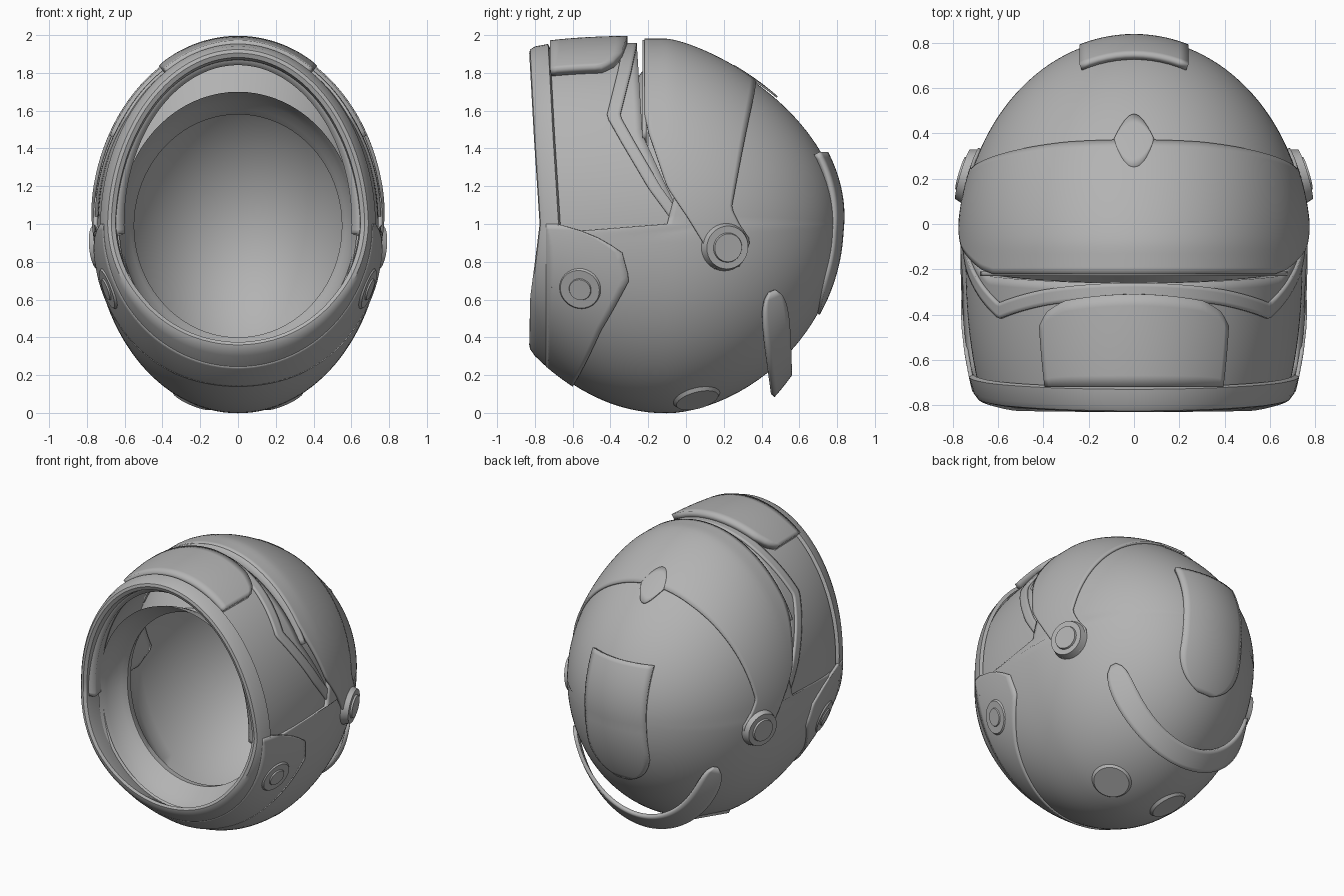
import bpy, bmesh, math
from mathutils import Vector

cube = bpy.data.objects.get("Cube")
if cube:
    bpy.data.objects.remove(cube)

grey = bpy.data.materials.new("plain grey")
grey.use_nodes = True
grey.diffuse_color = (0.45, 0.45, 0.45, 1)
grey.node_tree.nodes["Principled BSDF"].inputs["Base Color"].default_value = (0.45, 0.45, 0.45, 1)

PI = math.pi
parts = []


def lerp(points, t):
    """Piecewise linear lookup in a short list of pairs."""
    if t <= points[0][0]:
        return points[0][1]
    for (a, va), (b, vb) in zip(points, points[1:]):
        if t <= b:
            return va + (vb - va) * (t - a) / (b - a)
    return points[-1][1]


def surface(y, a, off=0.0):
    """Point on the helmet envelope at depth y and angle a, pushed out by off."""
    if y > -0.1:
        u = min((y + 0.1) / 0.93, 1)
        w = 0.775 * math.sqrt(1 - u * u)
        top = 0.975 * math.sqrt(1 - u ** 1.35)
        low = 1.01 * math.sqrt(1 - u ** 1.75)
    else:
        u = 0
        v = (-0.1 - y) / 0.73
        w = 0.775 - 0.09 * v ** 2.5
        top = 0.975 - 0.04 * v ** 3
        low = 1.01 - 0.34 * v ** 2.1
    k = off * math.sqrt(1 - u * u)
    h = top if math.sin(a) > 0 else low
    return Vector(((w + k) * math.cos(a), y + off * u, 1 + (h + k) * math.sin(a)))


def finish(name, bm, thick=0.0):
    mesh = bpy.data.meshes.new(name)
    bm.to_mesh(mesh)
    bm.free()
    mesh.materials.append(grey)
    ob = bpy.data.objects.new(name, mesh)
    bpy.context.collection.objects.link(ob)
    if thick:
        mod = ob.modifiers.new("thickness", 'SOLIDIFY')
        mod.thickness = thick
        mod.offset = -1
    parts.append(ob)
    return ob


def sheet(name, point, rows, cols, thick=0.0, flip=False):
    """Grid of faces; point(s, t) with s around and t from front to back."""
    bm = bmesh.new()
    grid = [[bm.verts.new(point(i / rows, j / cols)) for j in range(cols + 1)]
            for i in range(rows + 1)]
    for i in range(rows):
        for j in range(cols):
            quad = [grid[i][j], grid[i][j + 1], grid[i + 1][j + 1], grid[i + 1][j]]
            bm.faces.new(quad[::-1] if flip else quad)
    bmesh.ops.remove_doubles(bm, verts=bm.verts, dist=0.0003)
    return finish(name, bm, thick)


def patch(name, a0, a1, front, back, off, thick=0.02, rows=64, cols=14):
    """Panel lying on the envelope, with edges given as lists over sin(angle)."""
    def point(s, t):
        a = a0 + (a1 - a0) * s
        f, b = lerp(front, math.sin(a)), lerp(back, math.sin(a))
        return surface(f + (b - f) * t, a, off)
    return sheet(name, point, rows, cols, thick)


def disc(name, y, a, radius, depth, off=0.0):
    """Round button standing on the envelope along its normal."""
    p = surface(y, a, off)
    n = (surface(y + 0.01, a) - surface(y - 0.01, a)).cross(
        surface(y, a + 0.01) - surface(y, a - 0.01)).normalized()
    bm = bmesh.new()
    bmesh.ops.create_cone(bm, cap_ends=True, segments=32, radius1=radius,
                          radius2=radius * 0.88, depth=depth)
    ob = finish(name, bm)
    ob.rotation_euler = n.to_track_quat('Z', 'Y').to_euler()
    ob.location = p


# Main shell, open at the neck and at the face port
shell_front = [(-1, -0.76), (-0.06, -0.73), (0.0, -0.1), (0.2, -0.05), (0.5, -0.15), (1, -0.17)]


def shell_point(s, t):
    a = -PI / 2 + 2 * PI * s
    f = lerp(shell_front, math.sin(a))
    return surface(f + (0.83 - f) * math.sin(t * PI / 2), a, -0.008)


sheet("shell", shell_point, 128, 48, 0.03)

# Raised visor wrapping over the crown
visor_front = [(-0.25, 0.15), (-0.1, 0.09), (0.05, 0.0), (0.2, -0.1), (0.5, -0.2), (0.6, -0.22)]
visor_back = [(-0.25, 0.28), (-0.1, 0.34), (0.0, 0.28), (0.1, 0.24), (0.9, 0.36), (1, 0.37)]
patch("visor", -0.25, PI + 0.25, visor_front, visor_back, 0.006, 0.018, 110, 20)
patch("visor_lip", 0.5, PI - 0.5, [(0, -0.23)], [(0, -0.21)], 0.0, 0.11, 64, 2)

# Chin bar flush with the neck rim, its gasket and the raised front vent panel
chin_back = [(-0.1, -0.2), (0.0, 0.0), (0.2, -0.1), (0.5, -0.23), (1, -0.26)]
patch("chin_bar", -0.08, PI + 0.08, [(0, -0.76)], chin_back, -0.03, 0.075, 96)
gasket = [(0.0, -0.06), (0.2, -0.2), (0.45, -0.34), (0.6, -0.42), (0.85, -0.36), (1, -0.33)]
patch("face_port_gasket", 0, PI, gasket, [(s, y + 0.07) for s, y in gasket], -0.016, 0.02, 96, 4)
vent_back = [(0.84, -0.46), (0.87, -0.39), (0.92, -0.34), (1, -0.31)]
patch("chin_vent", PI * 0.32, PI * 0.68, [(0, -0.72)], vent_back, 0.022, 0.05, 40, 8)

# Cheek panels running under the neck edge
cheek_back = [(-1, -0.6), (-0.6, -0.45), (-0.3, -0.3), (-0.15, -0.34), (-0.06, -0.5), (0.0, -0.68)]
patch("cheek_panel", -PI, 0, [(0, -0.74)], cheek_back, 0.004, 0.018, 80, 10)

# Rolled neck rim with its inner lip
rim_y = [(-1, -0.83), (-0.6, -0.825), (0, -0.775), (0.5, -0.805), (1, -0.83)]
rim_section = [(0.11, -0.02), (0.1, 0.004), (0.03, 0.0), (0.005, -0.012), (0.0, -0.03),
               (0.01, -0.055), (0.06, -0.075), (0.14, -0.09), (0.15, -0.11)]


def rim_point(s, t):
    a = 2 * PI * s
    dy, off = rim_section[round(t * (len(rim_section) - 1))]
    return surface(lerp(rim_y, math.sin(a)) + dy, a, off)


sheet("neck_rim", rim_point, 112, len(rim_section) - 1, flip=True)

# Padding and bowl of the liner: depth, half width, half height
liner = [(-0.66, 0.63, 0.71), (-0.6, 0.61, 0.69), (-0.54, 0.6, 0.66), (-0.49, 0.57, 0.62),
         (-0.45, 0.55, 0.59), (-0.4, 0.56, 0.6), (-0.32, 0.63, 0.7)]
for k in range(17):
    q = k / 16 * PI / 2
    liner.append((-0.2 + 0.96 * math.sin(q), 0.69 * math.cos(q), 0.86 * math.cos(q)))


def liner_point(s, t):
    a = 2 * PI * s
    y, w, h = liner[round(t * (len(liner) - 1))]
    # the padding comes forward towards the nape, and the bowl sinks a little
    z = 0.99 - 0.05 * max(0, y + 0.2)
    if y < -0.3:
        y -= 0.06 * max(0, -math.sin(a))
    return Vector((w * math.cos(a), y, z + h * math.sin(a)))


sheet("liner", liner_point, 80, len(liner) - 1, flip=True)


# Rear vent strip with a rounded lower end
def vent_point(s, t):
    z = 1.38 - 0.86 * t
    half = 0.24 * math.sqrt(max(0.05, 1 - max(0, (t - 0.72) / 0.28) ** 2))
    x = half * (1 - 2 * s)
    # solve the depth of the envelope at this height and side position
    lo, hi = -0.1, 0.83
    for _ in range(24):
        mid = (lo + hi) / 2
        p = surface(mid, math.atan2(z - 1, abs(x) + 0.001))
        if Vector((p.x, p.z - 1)).length > Vector((x, z - 1)).length:
            lo = mid
        else:
            hi = mid
    return Vector((x, lo + 0.005 + 0.025 * max(0, 1 - 2 * t), z))


sheet("rear_vent", vent_point, 12, 32, 0.03)


# Spoiler band sweeping around the lower back
def spoiler_point(s, t):
    k = 2 * s - 1
    a = -PI / 2 + k * 1.1
    bulge = 0.012 + 0.1 * (1 - k * k) * (1.05 - 0.3 * t)
    width = (0.05 + 0.03 * k * k) * math.sqrt(max(0.04, 1 - k ** 8))
    return surface(0.455 + width * (2 * t - 1), a, bulge)


sheet("spoiler", spoiler_point, 48, 6, 0.025)

# Small pointed tab at the visor's rear centre
patch("visor_tab", PI / 2 - 0.13, PI / 2 + 0.13, [(0.9916, 0.37), (1, 0.25)],
      [(0.9916, 0.375), (1, 0.48)], 0.009, 0.01, 16, 6)

# Pivots, cheek buttons and crown vents, one on each side
for side, mirror in (("left", lambda a: a), ("right", lambda a: PI - a)):
    disc(side + "_visor_pivot", 0.21, mirror(-0.13), 0.13, 0.05, 0.008)
    disc(side + "_pivot_cap", 0.21, mirror(-0.13), 0.085, 0.03, 0.03)
    disc(side + "_cheek_button", -0.56, mirror(-0.4), 0.12, 0.02, -0.002)
    disc(side + "_cheek_knob", -0.56, mirror(-0.4), 0.065, 0.02, 0.006)
    disc(side + "_crown_vent", 0.06, mirror(-1.25), 0.13, 0.02, -0.012)

# Smooth shading that keeps the edges crisp
bpy.ops.object.select_all(action='DESELECT')
for ob in parts:
    ob.select_set(True)
bpy.context.view_layer.objects.active = parts[0]
bpy.ops.object.shade_smooth_by_angle(angle=math.radians(35))
